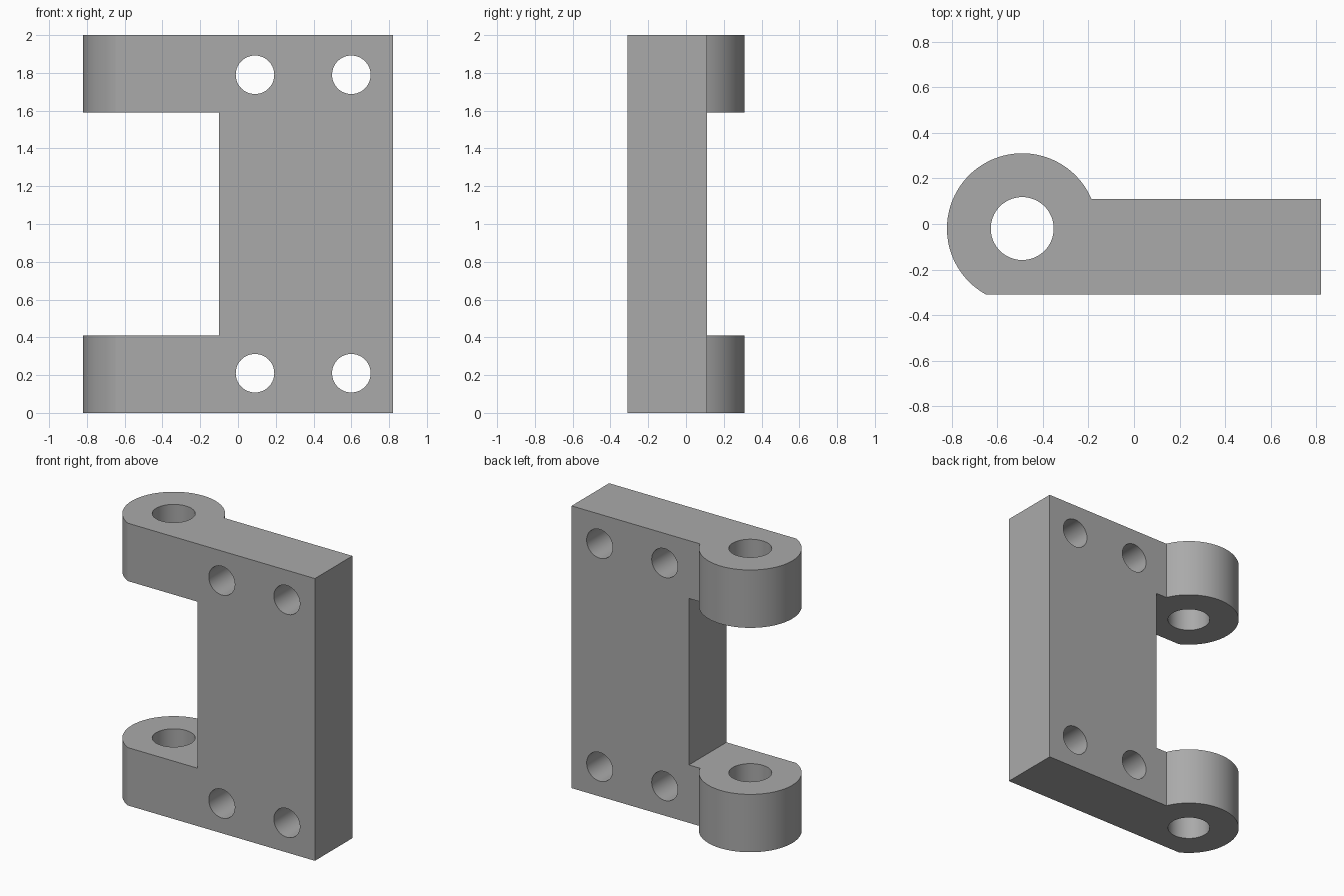
import bpy, bmesh, math
from mathutils import Matrix, Vector

default = bpy.data.objects.get("Cube")
if default:
    bpy.data.objects.remove(default, do_unlink=True)

HEIGHT = 2.0
FRONT, BACK, RIGHT = -0.31, 0.11, 0.82      # plate faces
CX, CY, R = -0.49, -0.02, 0.33              # knuckle barrel
BORE = 0.138                                # pin hole radius
NOTCH_X, ARM = -0.10, 0.41                  # notch depth and arm height

grey = bpy.data.materials.new("plain_grey")
grey.use_nodes = True
colour = (0.4, 0.4, 0.4, 1)
grey.diffuse_color = colour
grey.node_tree.nodes["Principled BSDF"].inputs["Base Color"].default_value = colour


def make_object(name, bm):
    bmesh.ops.recalc_face_normals(bm, faces=bm.faces)
    mesh = bpy.data.meshes.new(name)
    bm.to_mesh(mesh)
    bm.free()
    mesh.materials.append(grey)
    obj = bpy.data.objects.new(name, mesh)
    bpy.context.collection.objects.link(obj)
    return obj


def cylinder(name, centre, radius, depth, axis, sides=64):
    bm = bmesh.new()
    turn = Vector((0, 0, 1)).rotation_difference(Vector(axis)).to_matrix().to_4x4()
    bmesh.ops.create_cone(bm, cap_ends=True, segments=sides, radius1=radius,
                          radius2=radius, depth=depth,
                          matrix=Matrix.Translation(centre) @ turn)
    return make_object(name, bm)


def box(name, low, high):
    bm = bmesh.new()
    low, high = Vector(low), Vector(high)
    bmesh.ops.create_cube(bm, size=1, matrix=Matrix.Translation((low + high) / 2)
                          @ Matrix.Diagonal((high - low).to_4d()))
    return make_object(name, bm)


# Hinge profile: round barrel flowing into a flat plate
start = math.asin((BACK - CY) / R)
end = math.pi - math.asin((FRONT - CY) / R)
steps = 72
outline = [(RIGHT, FRONT), (RIGHT, BACK)]
for i in range(steps + 1):
    a = start + (end - start) * i / steps
    outline.append((CX + R * math.cos(a), CY + R * math.sin(a)))

bm = bmesh.new()
base = bm.faces.new([bm.verts.new((x, y, 0)) for x, y in outline])
top = bmesh.ops.extrude_face_region(bm, geom=[base], use_keep_orig=True)["geom"]
bmesh.ops.translate(bm, vec=(0, 0, HEIGHT),
                    verts=[v for v in top if isinstance(v, bmesh.types.BMVert)])
hinge = make_object("hinge_leaf", bm)

# Cutters: notch between the arms, pin bore, four screw holes
cutters = [
    box("notch_cutter", (-1, -1, ARM), (NOTCH_X, 1, HEIGHT - ARM)),
    cylinder("pin_bore_cutter", (CX, CY, HEIGHT / 2), BORE, 3, (0, 0, 1)),
]
for x in (0.09, 0.60):
    for z in (0.21, HEIGHT - 0.21):
        cutters.append(cylinder("screw_hole_cutter", (x, 0, z), 0.102, 2, (0, 1, 0)))

bpy.ops.object.select_all(action="DESELECT")
hinge.select_set(True)
bpy.context.view_layer.objects.active = hinge
for cutter in cutters:
    cutter.hide_render = True
    cut = hinge.modifiers.new("cut", "BOOLEAN")
    cut.operation = "DIFFERENCE"
    cut.solver = "EXACT"
    cut.object = cutter
    bpy.ops.object.modifier_apply(modifier=cut.name)
    bpy.data.objects.remove(cutter, do_unlink=True)

bpy.ops.object.shade_smooth_by_angle(angle=math.radians(30))
